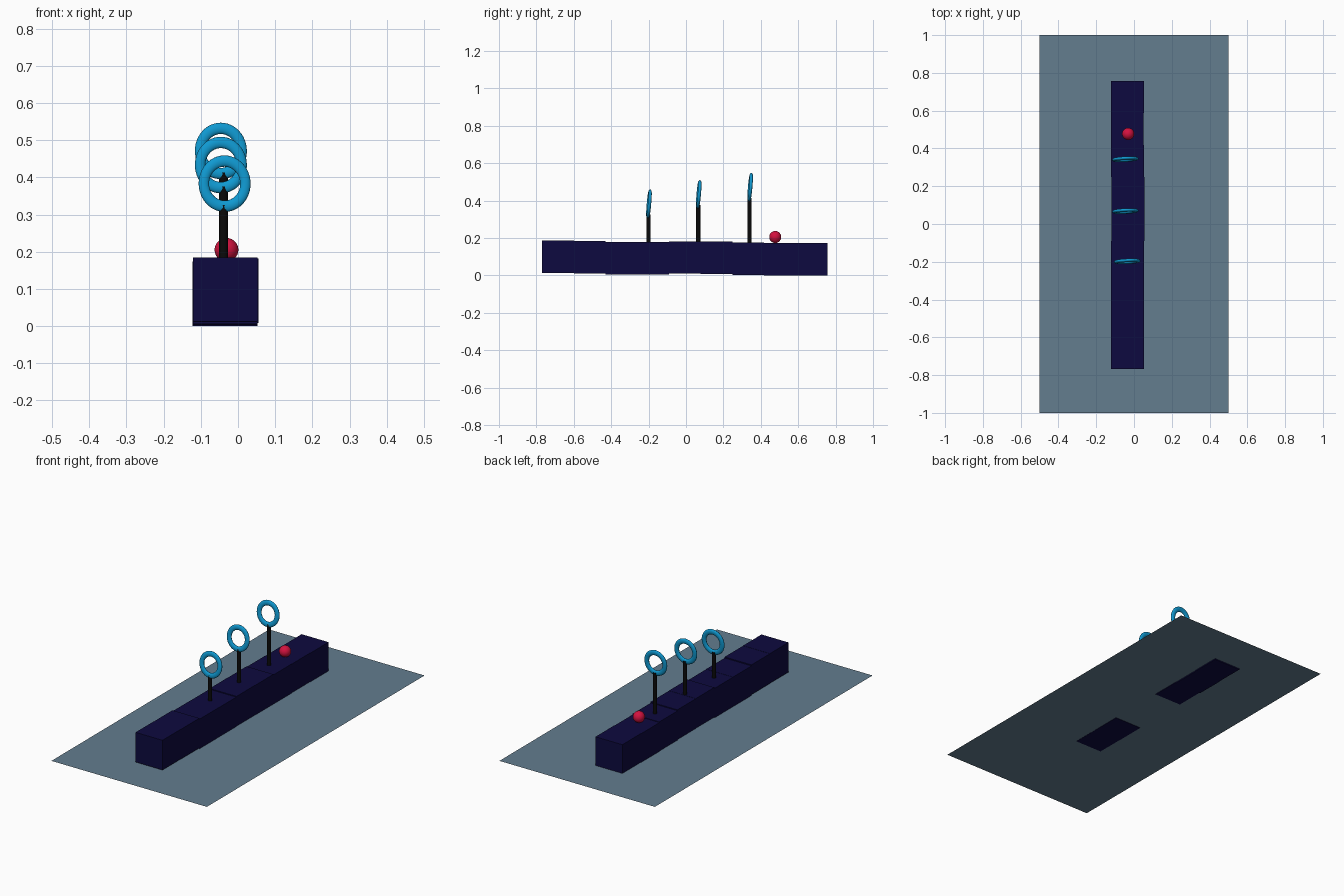
import bpy
import math

if "Cube" in bpy.data.objects:
    bpy.data.objects.remove(bpy.data.objects["Cube"])


def material(name, rgb):
    m = bpy.data.materials.new(name)
    m.diffuse_color = (*rgb, 1)
    m.use_nodes = True
    m.node_tree.nodes["Principled BSDF"].inputs["Base Color"].default_value = m.diffuse_color
    return m


slate = material("slate_blue", (0.125, 0.205, 0.275))
navy = material("dark_navy", (0.004, 0.003, 0.05))
black = material("black", (0.003, 0.003, 0.003))
sky = material("bright_blue", (0.005, 0.32, 0.64))
red = material("crimson", (0.65, 0.006, 0.05))


def finish(name, mat, smooth=False):
    ob = bpy.context.object
    ob.name = name
    ob.data.materials.append(mat)
    if smooth:
        bpy.ops.object.shade_smooth_by_angle(angle=math.radians(40))
    return ob


# Flat floor sheet
bpy.ops.mesh.primitive_plane_add(size=1, location=(0, 0, 0.006))
finish("floor_sheet", slate).scale = (1, 2, 1)

# Row of nine blocks, each sitting at a slightly different height (bottom z, x)
SIDE = 0.173
blocks = [(0.012, -0.034), (0.011, -0.034), (0.005, -0.034), (0.004, -0.034),
          (0.009, -0.032), (0.008, -0.032), (0.003, -0.034), (0.0, -0.036),
          (0.0, -0.034)]
for i, (z, x) in enumerate(blocks):
    y = -0.684 + i * 0.1695
    bpy.ops.mesh.primitive_cube_add(size=1, location=(x, y, z + SIDE / 2))
    finish(f"track_block_{i + 1}", navy).scale = (SIDE, 0.1695, SIDE)

# Three hoops on poles, rising towards the back (x, y, hoop centre z)
hoops = [(-0.036, -0.198, 0.383), (-0.046, 0.068, 0.433), (-0.046, 0.343, 0.471)]
for i, (x, y, z) in enumerate(hoops):
    top = z - 0.058
    base = 0.15
    bpy.ops.mesh.primitive_cylinder_add(
        vertices=32, radius=0.0115, depth=top - base,
        location=(-0.039, y - 0.003, (top + base) / 2))
    finish(f"hoop_pole_{i + 1}", black, True)

    bpy.ops.mesh.primitive_torus_add(
        major_segments=48, minor_segments=16, major_radius=1, minor_radius=0.25,
        location=(x, y, z), rotation=(math.radians(85), 0, math.radians(3)))
    finish(f"hoop_{i + 1}", sky, True).scale = (0.056, 0.061, 0.036)

# Ball resting on the track
bpy.ops.mesh.primitive_uv_sphere_add(segments=32, ring_count=16, radius=0.032,
                                     location=(-0.031, 0.477, 0.205))
finish("ball", red, True)
